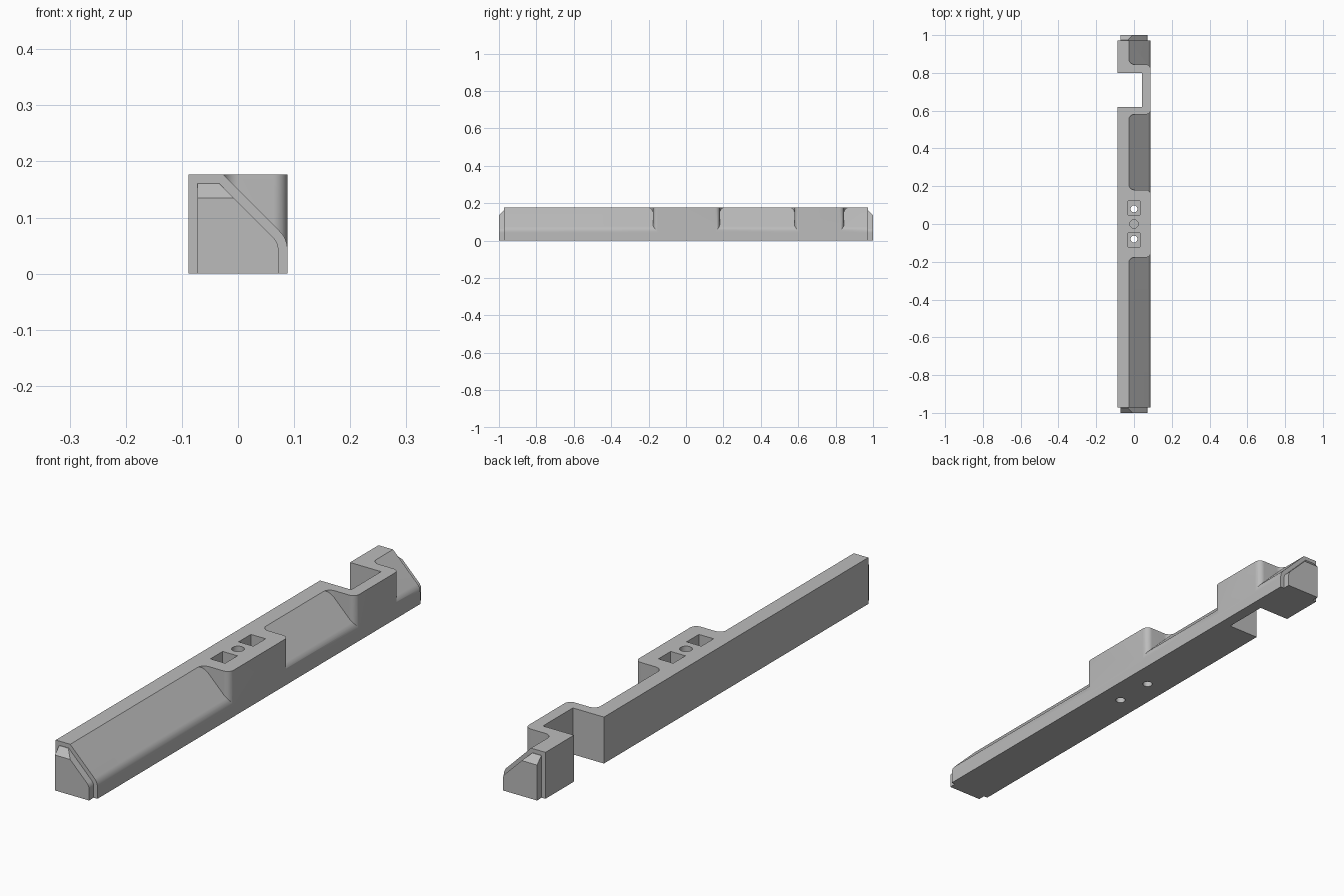
import bpy, bmesh, math
from mathutils import Vector

cube = bpy.data.objects.get("Cube")
if cube:
    bpy.data.objects.remove(cube)

W, H, END = 0.088, 0.177, 0.972     # half width, height, half body length
SLOPE = 0.15                        # sloped face lies on x + z = SLOPE

grey = bpy.data.materials.new("plain grey")
grey.use_nodes = True
grey.diffuse_color = (0.5, 0.5, 0.5, 1)
grey.node_tree.nodes["Principled BSDF"].inputs["Base Color"].default_value = (0.5, 0.5, 0.5, 1)


def prism(name, outline, lo, hi, axis):
    """Extrude a 2D outline along y (outline in x, z) or z (outline in x, y)."""
    place = (lambda a, b, h: (a, h, b)) if axis == "y" else (lambda a, b, h: (a, b, h))
    bm = bmesh.new()
    face = bm.faces.new([bm.verts.new(place(a, b, lo)) for a, b in outline])
    out = bmesh.ops.extrude_face_region(bm, geom=[face])
    verts = [v for v in out["geom"] if isinstance(v, bmesh.types.BMVert)]
    bmesh.ops.translate(bm, verts=verts, vec=place(0, 0, hi - lo))
    bmesh.ops.recalc_face_normals(bm, faces=bm.faces)
    mesh = bpy.data.meshes.new(name)
    bm.to_mesh(mesh)
    bm.free()
    mesh.materials.append(grey)
    ob = bpy.data.objects.new(name, mesh)
    bpy.context.collection.objects.link(ob)
    return ob


def box(x0, x1, y0, y1):
    return [(x0, y0), (x1, y0), (x1, y1), (x0, y1)]


def arc(cx, cy, r, start, end, n=10):
    angles = [math.radians(start + (end - start) * i / n) for i in range(n + 1)]
    return [(cx + r * math.cos(a), cy + r * math.sin(a)) for a in angles]


def boolean(target, tool, operation):
    mod = target.modifiers.new(operation, "BOOLEAN")
    mod.operation, mod.solver, mod.object = operation, "EXACT", tool
    bpy.context.view_layer.objects.active = target
    bpy.ops.object.modifier_apply(modifier=mod.name)
    bpy.data.objects.remove(tool)


def rounded_slope(side, limit, r):
    """Curve that blends the 45 degree slope into the vertical side."""
    return arc(side - r, limit - side - r * math.tan(math.radians(22.5)), r, 45, 0)


def recess_wall(y, way):
    """S-shaped wall from the inner edge to the outer side; way points into the recess."""
    inner, r, q = -0.028, 0.03, 0.025
    fillet = [(a, y + way * b) for a, b in arc(inner + r, r, r, 180, 270)]
    corner = [(a, y + way * b) for a, b in arc(W - q, -q, q, 90, 0)]
    return fillet + corner + [(0.12, y - way * q)]


def recess(y0, y1):
    """Sloped cut along the right edge, ended by walls or running off the bar."""
    low = recess_wall(y0, 1) if y0 > -1 else [(-0.028, y0), (0.12, y0)]
    high = recess_wall(y1, -1) if y1 < 1 else [(-0.028, y1), (0.12, y1)]
    plan = prism("recess_cutter", low + high[::-1], -0.05, 0.3, "z")
    top = H + 0.03
    section = [(SLOPE - top, top)] + rounded_slope(W, SLOPE, 0.044)
    section += [(0.11, section[-1][1]), (0.11, top)]
    wedge = prism("slope_cutter", section, -1.1, 1.1, "y")
    boolean(plan, wedge, "INTERSECT")
    return plan


# Main bar with three sloped recesses
bar = prism("main_bar", box(-W, W, -END, END), 0, H, "z")
for y0, y1 in ((-1.05, -0.177), (0.181, 0.58), (0.845, 1.05)):
    boolean(bar, recess(y0, y1), "DIFFERENCE")

# Through notch in the left edge
boolean(bar, prism("notch_cutter", box(-0.2, 0.043, 0.62, 0.8), -0.1, 0.3, "z"), "DIFFERENCE")

# Square pockets with screw holes, and a round socket between them
for s in (-1, 1):
    y = 0.085 * s
    boolean(bar, prism("pocket_cutter", box(-0.031, 0.031, y - 0.037, y + 0.037),
                       0.09, 0.3, "z"), "DIFFERENCE")
    boolean(bar, prism("screw_cutter", arc(0, 0.08 * s, 0.018, 0, 348.75, 31),
                       -0.1, 0.2, "z"), "DIFFERENCE")
boolean(bar, prism("socket_cutter", arc(0, 0, 0.022, 0, 348.75, 31), 0.09, 0.3, "z"), "DIFFERENCE")

# Inset end tongues with a chamfered top
inset = 0.016
side, top, limit = W - inset, H - inset, SLOPE - inset * math.sqrt(2)
section = [(-side, 0), (side, 0)] + rounded_slope(side, limit, 0.03)[::-1]
section += [(limit - top, top), (-side, top)]
parts = [bar]
for name, s in (("front_tongue", -1), ("back_tongue", 1)):
    tongue = prism(name, section, s * END, s, "y")
    bm = bmesh.new()
    bm.from_mesh(tongue.data)
    cut = bmesh.ops.bisect_plane(bm, geom=bm.verts[:] + bm.edges[:] + bm.faces[:], dist=1e-5,
                                 plane_co=Vector((0, s, 0.135)),
                                 plane_no=Vector((0, s, 1)), clear_outer=True)
    rim = [e for e in cut["geom_cut"] if isinstance(e, bmesh.types.BMEdge)]
    bmesh.ops.holes_fill(bm, edges=rim)
    bmesh.ops.recalc_face_normals(bm, faces=bm.faces)
    bm.to_mesh(tongue.data)
    bm.free()
    parts.append(tongue)

# Smooth the curved faces, keep hard edges
bpy.ops.object.select_all(action="DESELECT")
for ob in parts:
    ob.select_set(True)
bpy.context.view_layer.objects.active = bar
bpy.ops.object.shade_smooth_by_angle(angle=math.radians(30))
